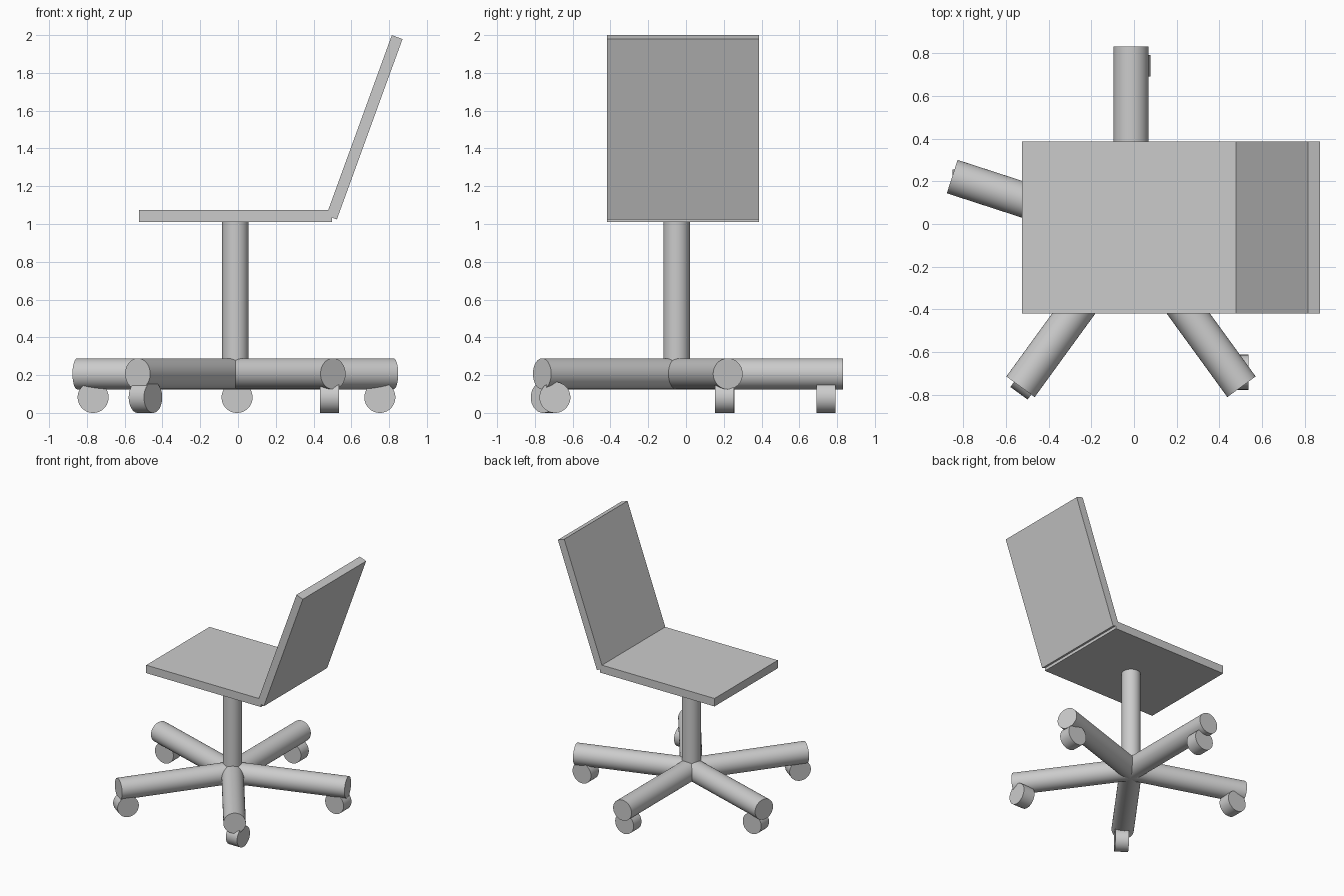
import bpy
from math import radians, cos, sin, pi
from mathutils import Vector

if "Cube" in bpy.data.objects:
    bpy.data.objects.remove(bpy.data.objects["Cube"])

HUB = Vector((-0.014, -0.05, 0.207))


def cylinder(name, start, end, radius):
    start, end = Vector(start), Vector(end)
    axis = end - start
    bpy.ops.mesh.primitive_cylinder_add(vertices=64, radius=radius, depth=axis.length,
                                        location=(start + end) / 2)
    ob = bpy.context.object
    ob.name = name
    ob.rotation_euler = axis.to_track_quat('Z', 'Y').to_euler()
    bpy.ops.object.shade_smooth_by_angle(angle=radians(30))
    return ob


def panel(name, center, size, tilt=0):
    bpy.ops.mesh.primitive_cube_add(size=1, location=center, rotation=(0, tilt, 0))
    ob = bpy.context.object
    ob.name = name
    ob.scale = size
    return ob


# Seat and reclined backrest
panel("seat", (-0.014, -0.016, 1.043), (1.022, 0.806, 0.064))
panel("backrest", (0.669, -0.016, 1.512), (0.06, 0.806, 1.016), radians(20))

# Central column
cylinder("column", HUB, (HUB.x, HUB.y, 1.03), 0.07)

# Five star legs
for i in range(5):
    a = pi / 2 + i * 2 * pi / 5
    cylinder(f"leg_{i + 1}", HUB, HUB + 0.88 * Vector((cos(a), sin(a), 0)), 0.082)

# Casters: position and axle direction in degrees
casters = [((-0.005, 0.741), 90), ((-0.767, 0.206), 90), ((-0.49, -0.726), -36),
           ((0.485, -0.694), 0), ((0.751, 0.204), 90)]
for i, ((x, y), deg) in enumerate(casters):
    c = Vector((x, y, 0.082))
    half = 0.05 * Vector((cos(radians(deg)), sin(radians(deg)), 0))
    cylinder(f"caster_{i + 1}", c - half, c + half, 0.082)
